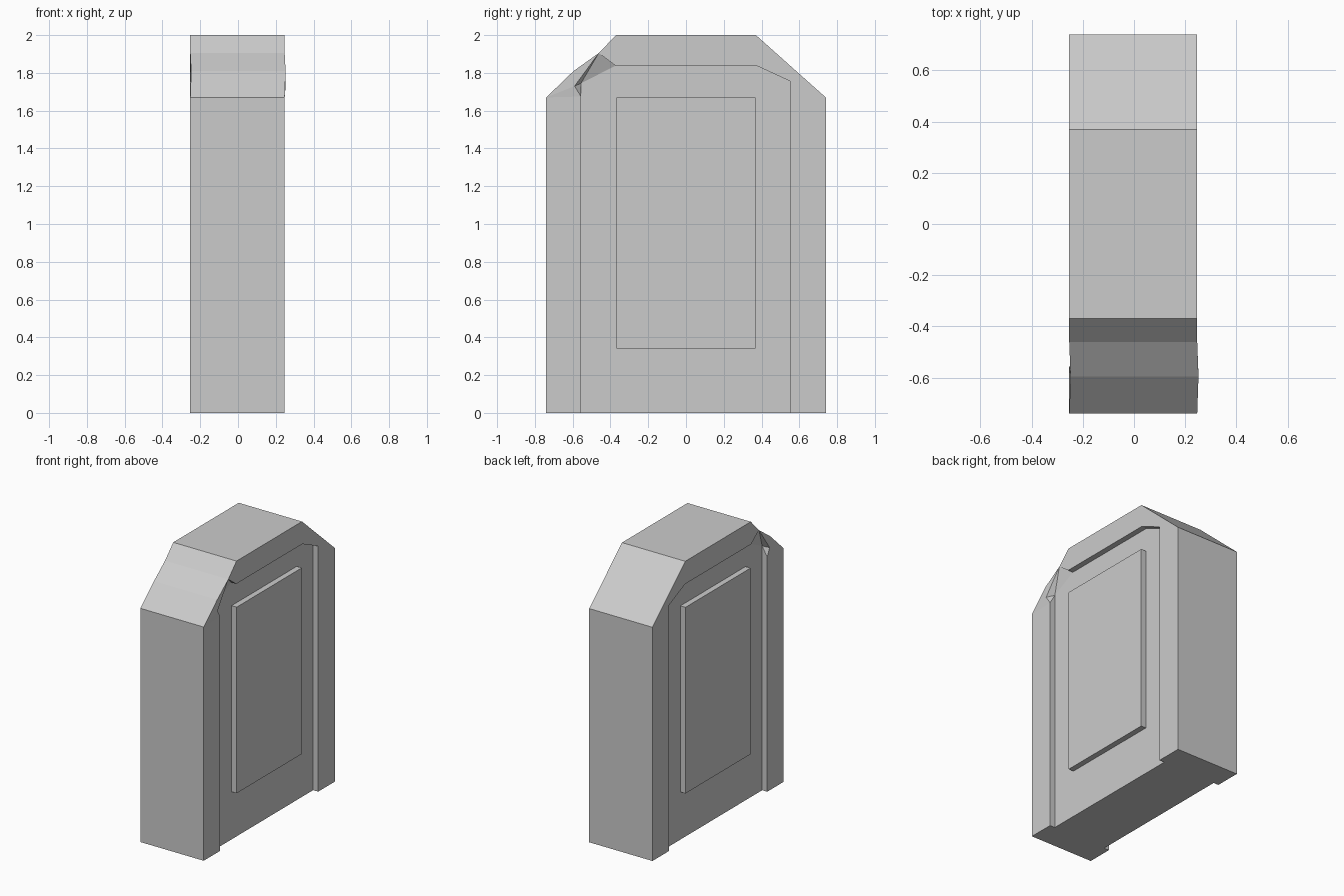
import bpy, bmesh

cube = bpy.data.objects.get("Cube")
if cube:
    bpy.data.objects.remove(cube)

stone = bpy.data.materials.new("grey stone")
stone.use_nodes = True
stone.diffuse_color = (0.6, 0.6, 0.6, 1)
stone.node_tree.nodes["Principled BSDF"].inputs["Base Color"].default_value = (0.6, 0.6, 0.6, 1)

CENTRE, FRAME, FLOOR, SKEW = -0.003, 0.25, 0.21, 0.005

# Side outline (y, z), starting at the front foot; the front slope is chipped
foot, shoulder = (-0.74, 0), (-0.74, 1.67)
chip_low, chip_high = (-0.595, 1.81), (-0.462, 1.905)
outline = [foot, shoulder, chip_low, chip_high,
           (-0.37, 2), (0.37, 2), (0.74, 1.67), (0.74, 0)]

# Recess outline, with the chipped front corner of the raised rim
rim_foot, rim_top, chip_in = (-0.556, 0), (-0.556, 1.675), (-0.59, 1.73)
floor_corner = (-0.556, 1.745)
arch = [(-0.373, 1.838), (0.373, 1.838), (0.553, 1.755), (0.553, 0)]
skewed = {chip_low, chip_in}

bm = bmesh.new()


def vert(side, p, depth=FRAME):
    x = CENTRE + side * depth + (SKEW if p in skewed else 0)
    return bm.verts.new((x, *p))


def face(side, points, depth=FRAME):
    return bm.faces.new([vert(side, p, depth) for p in points])


def wall(side, rim, floor):
    bm.faces.new([vert(side, p) for p in rim] +
                 [vert(side, p, FLOOR) for p in reversed(floor)])


for s in (-1, 1):
    # Raised rim, front post then arch and back post
    face(s, [foot, rim_foot, rim_top, chip_in, chip_high, chip_low, shoulder])
    face(s, [chip_high] + arch + list(reversed(outline[4:])))
    # Recessed floor
    face(s, [rim_foot, floor_corner] + arch, FLOOR)
    # Walls between the rim and the floor
    wall(s, [rim_foot, rim_top], [rim_foot, floor_corner])
    wall(s, [rim_top, chip_in], [floor_corner])
    wall(s, [chip_in, chip_high], [floor_corner, arch[0]])
    wall(s, [chip_high, arch[0]], [arch[0]])
    for a, b in zip(arch, arch[1:]):
        wall(s, [a, b], [a, b])

# Edge band around the slab
for a, b in zip(outline, outline[1:]):
    bm.faces.new([vert(-1, a), vert(-1, b), vert(1, b), vert(1, a)])

# Underside, notched where the recesses run out
half = [(foot, FRAME), (rim_foot, FRAME), (rim_foot, FLOOR),
        (arch[3], FLOOR), (arch[3], FRAME), (outline[-1], FRAME)]
bm.faces.new([vert(1, p, d) for p, d in half] +
             [vert(-1, p, d) for p, d in reversed(half)])

bmesh.ops.remove_doubles(bm, verts=bm.verts[:], dist=0.0005)
bmesh.ops.triangulate(bm, faces=[f for f in bm.faces if len(f.verts) > 3])
bmesh.ops.recalc_face_normals(bm, faces=bm.faces[:])
mesh = bpy.data.meshes.new("headstone")
bm.to_mesh(mesh)
bm.free()
mesh.materials.append(stone)
bpy.context.collection.objects.link(bpy.data.objects.new("headstone", mesh))

# Raised panel showing on both sides
bpy.ops.mesh.primitive_cube_add(size=1, location=(CENTRE, 0, 1.005))
panel = bpy.context.object
panel.name = "raised_panels"
panel.scale = (2 * FRAME, 0.735, 1.33)
panel.data.materials.append(stone)
